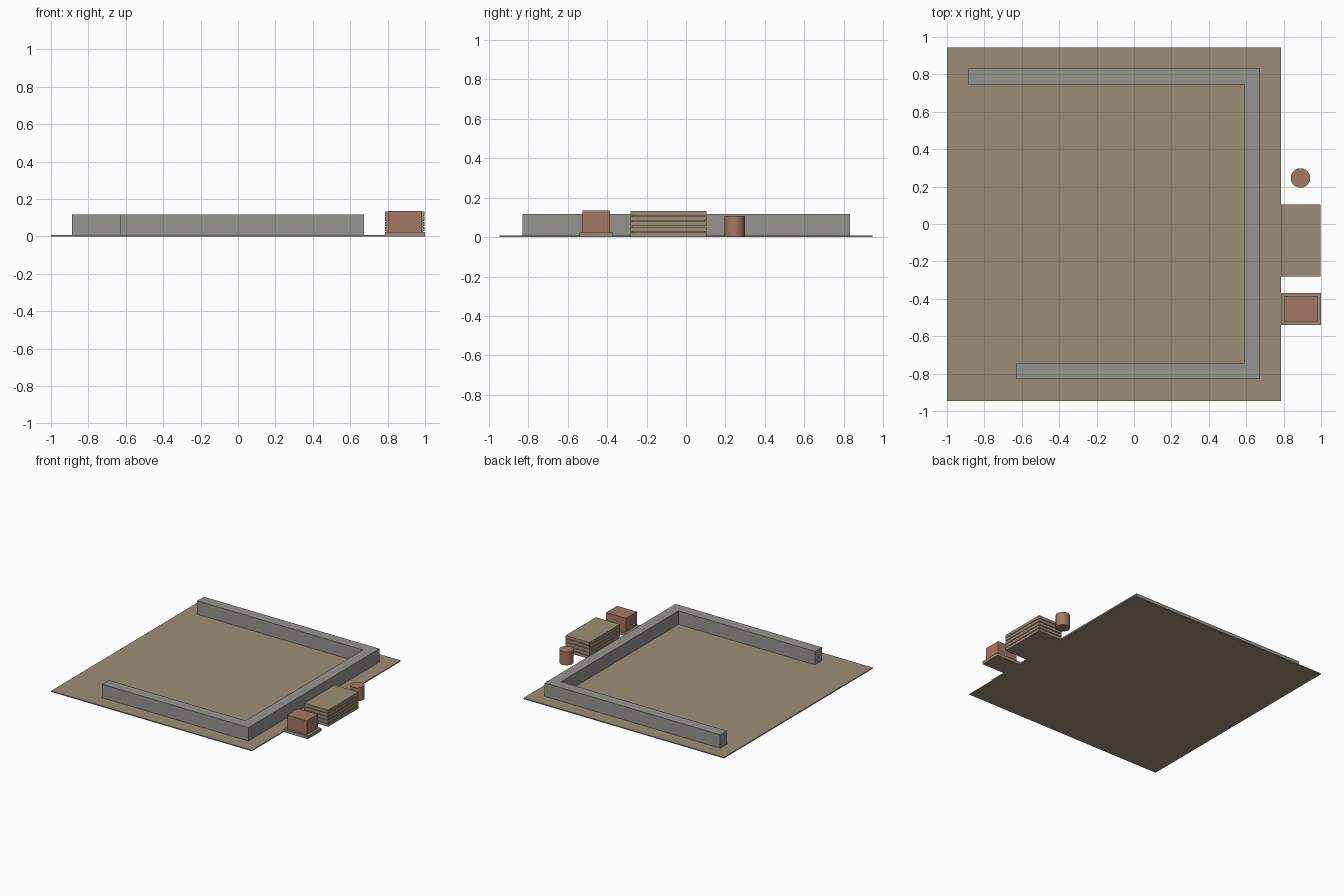
import bpy

cube = bpy.data.objects.get("Cube")
if cube:
    bpy.data.objects.remove(cube, do_unlink=True)


def material(name, rgb):
    m = bpy.data.materials.new(name)
    m.use_nodes = True
    m.diffuse_color = (*rgb, 1)
    m.node_tree.nodes["Principled BSDF"].inputs["Base Color"].default_value = (*rgb, 1)
    return m


tan = material("tan", (0.34, 0.27, 0.185))
grey = material("concrete grey", (0.31, 0.30, 0.28))
red = material("clay red", (0.37, 0.185, 0.13))


def box(name, x, y, z, mat):
    """Box spanning the given (min, max) ranges."""
    bpy.ops.mesh.primitive_cube_add(size=1, location=[sum(r) / 2 for r in (x, y, z)])
    ob = bpy.context.object
    ob.name = name
    ob.scale = [r[1] - r[0] for r in (x, y, z)]
    bpy.ops.object.transform_apply(location=False, rotation=False, scale=True)
    ob.data.materials.append(mat)
    return ob


# Ground slab
box("ground_slab", (-1, 0.785), (-0.945, 0.945), (0, 0.008), tan)

# U-shaped wall: one outline raised into a single solid
outline = [(-0.887, 0.832), (-0.887, 0.747), (0.588, 0.747), (0.588, -0.743),
           (-0.627, -0.743), (-0.627, -0.829), (0.674, -0.829), (0.674, 0.832)]
n = len(outline)
verts = [(x, y, z) for z in (0.001, 0.116) for x, y in outline]
faces = [tuple(reversed(range(n))), tuple(range(n, 2 * n))]
faces += [(i, (i + 1) % n, (i + 1) % n + n, i + n) for i in range(n)]
mesh = bpy.data.meshes.new("wall")
mesh.from_pydata(verts, [], faces)
mesh.materials.append(grey)
bpy.context.collection.objects.link(bpy.data.objects.new("wall", mesh))

# Stack of sheets with recessed spacers between them
pitch, thick = 0.0275, 0.0225
for i in range(5):
    z = i * pitch
    box(f"stack_sheet_{i + 1}", (0.785, 0.998), (-0.28, 0.104), (z, z + thick), tan)
    if i < 4:
        box(f"stack_spacer_{i + 1}", (0.793, 0.99), (-0.272, 0.096),
            (z + thick, z + pitch), tan)

# Pallet carrying a block of bricks
box("pallet", (0.785, 1), (-0.54, -0.37), (0, 0.024), tan)
box("brick_block", (0.805, 0.98), (-0.525, -0.385), (0.024, 0.135), red)

# Barrel
bpy.ops.mesh.primitive_cylinder_add(vertices=24, radius=0.052, depth=0.107,
                                    location=(0.89, 0.246, 0.0535))
barrel = bpy.context.object
barrel.name = "barrel"
barrel.data.materials.append(red)
bpy.ops.object.shade_smooth_by_angle()
